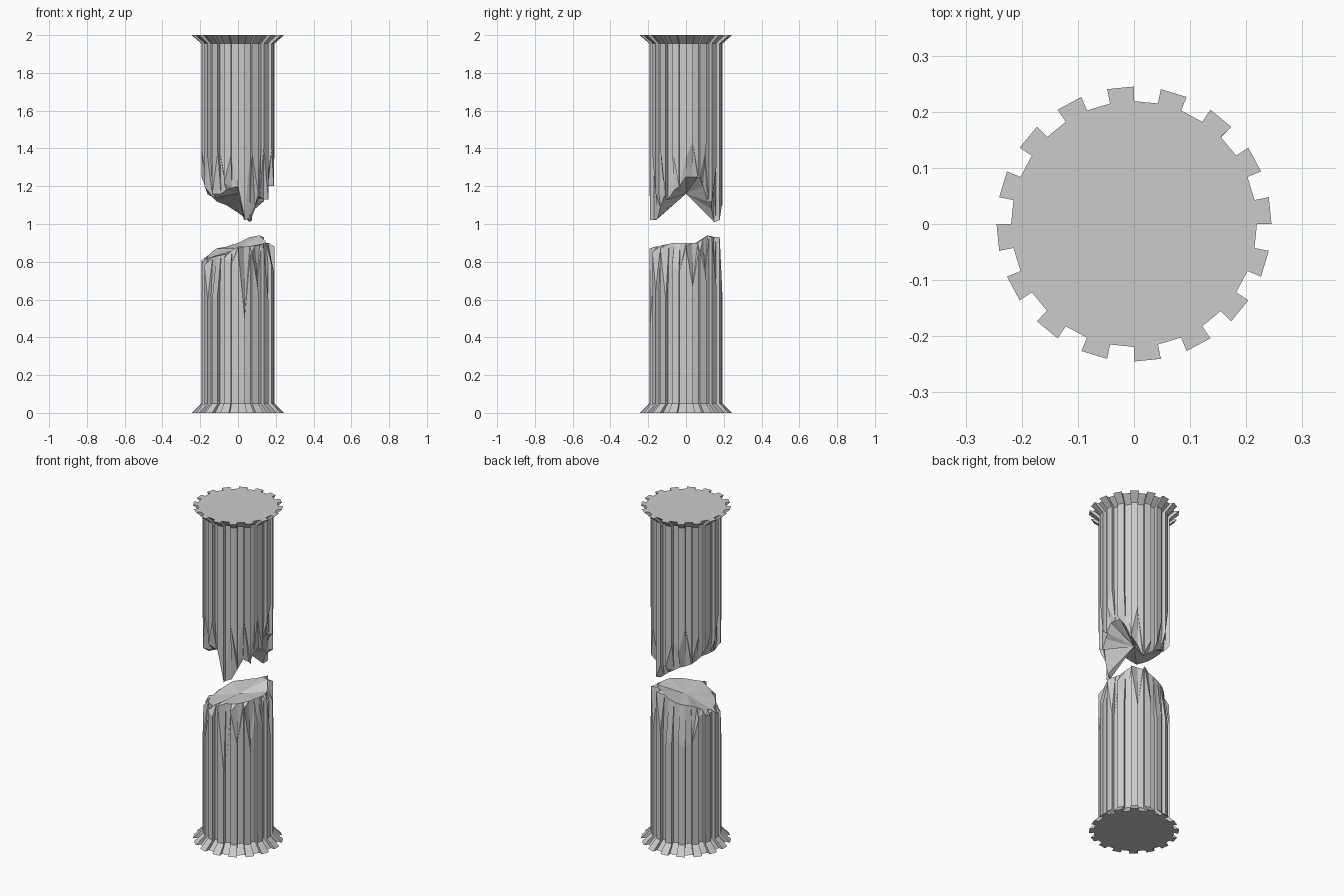
import bpy, bmesh
from math import sin, cos, tau

if "Cube" in bpy.data.objects:
    bpy.data.objects.remove(bpy.data.objects["Cube"])

SEG = 32                      # 16 ribs and 16 flutes
FLARE = (0.245, 0.219)        # rib / flute radius at the end plates
SHAFT = (0.193, 0.172)        # rib / flute radius of the shaft
CORE = 0.162                  # radius of the exposed broken core

# Height of the broken skin at each rib edge, anticlockwise from +x
LOWER_RIM = [.88, .66, .85, .70, .93, .68, .93, .70, .63, .66, .66, .63, .66, .80, .82, .80,
             .81, .79, .78, .60, .60, .64, .82, .79, .87, .48, .85, .65, .87, .60, .78, .75]
UPPER_RIM = [1.35, 1.44, 1.25, 1.42, 1.12, 1.30, 1.02, 1.10, 1.10, 1.25, 1.20, 1.35, 1.15, 1.30, 1.22, 1.30,
             1.25, 1.38, 1.20, 1.35, 1.16, 1.38, 1.22, 1.36, 1.20, 1.02, 1.38, 1.16, 1.40, 1.13, 1.40, 1.20]
# Height of the broken core, every 22.5 degrees
LOWER_CORE = [.90, .90, .94, .93, .90, .88, .87, .84, .82, .82, .83, .84, .88, .88, .89, .90]
UPPER_CORE = [1.25, 1.25, 1.15, 1.01, 1.06, 1.10, 1.12, 1.16, 1.16, 1.15, 1.14, 1.18, 1.20, 1.03, 1.15, 1.18]


def polar(r, k, z):
    a = tau * k / SEG
    return (r * cos(a), r * sin(a), z)


def fluted_ring(bm, radii, heights):
    """Two points per rib edge: flute/rib going up, rib/flute going down."""
    ring = []
    for k in range(SEG):
        order = (1, 0) if k % 2 == 0 else (0, 1)
        ring += [bm.verts.new(polar(radii[i], k, heights[k])) for i in order]
    return ring


def column_half(name, end_z, neck_z, rim, core, centre, sign):
    bm = bmesh.new()
    # Flared end plate and fluted shaft
    rings = [fluted_ring(bm, FLARE, [end_z] * SEG),
             fluted_ring(bm, SHAFT, [neck_z] * SEG),
             fluted_ring(bm, SHAFT, rim)]
    bm.faces.new(rings[0])
    n = 2 * SEG
    for a, b in zip(rings, rings[1:]):
        for i in range(n):
            j = (i + 1) % n
            bm.faces.new((a[i], a[j], b[j], b[i]))
    # Jagged core standing proud of the chipped skin
    inner = []
    for k in range(SEG):
        h = (core[k // 2] + core[((k + 1) // 2) % 16]) / 2
        h = sign * max(sign * h, sign * rim[k])
        inner.append(bm.verts.new(polar(CORE, k, h)))
    mid = bm.verts.new((0.0, 0.0, centre))
    edge = rings[2]
    for k in range(SEG):
        m = (k + 1) % SEG
        bm.faces.new((edge[2 * k], edge[2 * k + 1], inner[k]))
        bm.faces.new((edge[2 * k + 1], edge[2 * m], inner[m]))
        bm.faces.new((edge[2 * k + 1], inner[m], inner[k]))
        bm.faces.new((inner[k], inner[m], mid))
    bmesh.ops.recalc_face_normals(bm, faces=bm.faces)
    mesh = bpy.data.meshes.new(name)
    bm.to_mesh(mesh)
    bm.free()
    bpy.context.collection.objects.link(bpy.data.objects.new(name, mesh))


column_half("lower_column", 0.0, 0.05, LOWER_RIM, LOWER_CORE, 0.87, 1)
column_half("upper_column", 2.0, 1.955, UPPER_RIM, UPPER_CORE, 1.16, -1)
